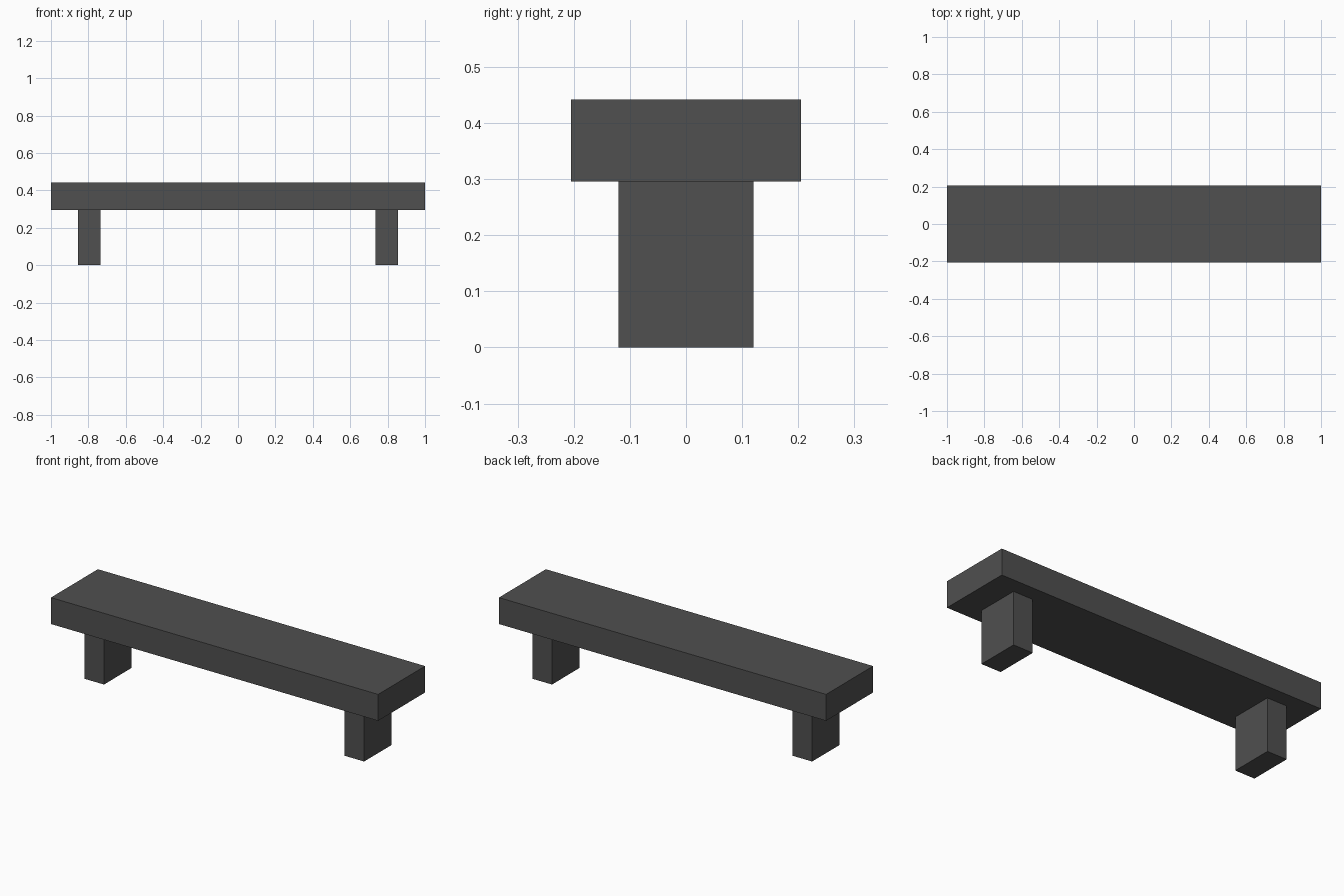
import bpy

if "Cube" in bpy.data.objects:
    bpy.data.objects.remove(bpy.data.objects["Cube"])

# Single dark grey colour
grey = bpy.data.materials.new("dark_grey")
grey.diffuse_color = (0.08, 0.08, 0.08, 1.0)
grey.use_nodes = True
grey.node_tree.nodes["Principled BSDF"].inputs["Base Color"].default_value = grey.diffuse_color


def box(name, x, y, z):
    """Box spanning the given (min, max) ranges."""
    spans = (x, y, z)
    bpy.ops.mesh.primitive_cube_add(size=1)
    ob = bpy.context.object
    ob.name = name
    centre = [(a + b) / 2 for a, b in spans]
    size = [b - a for a, b in spans]
    for v in ob.data.vertices:
        v.co = [c + s * k for c, s, k in zip(centre, size, v.co)]
    ob.data.materials.append(grey)
    return ob


# Thick slab seat
box("seat", (-1.0, 1.0), (-0.205, 0.205), (0.296, 0.442))

# Two block legs, mirrored left and right
for side, name in ((-1, "left_leg"), (1, "right_leg")):
    x = sorted((side * 0.735, side * 0.855))
    box(name, x, (-0.12, 0.12), (0.0, 0.296))
